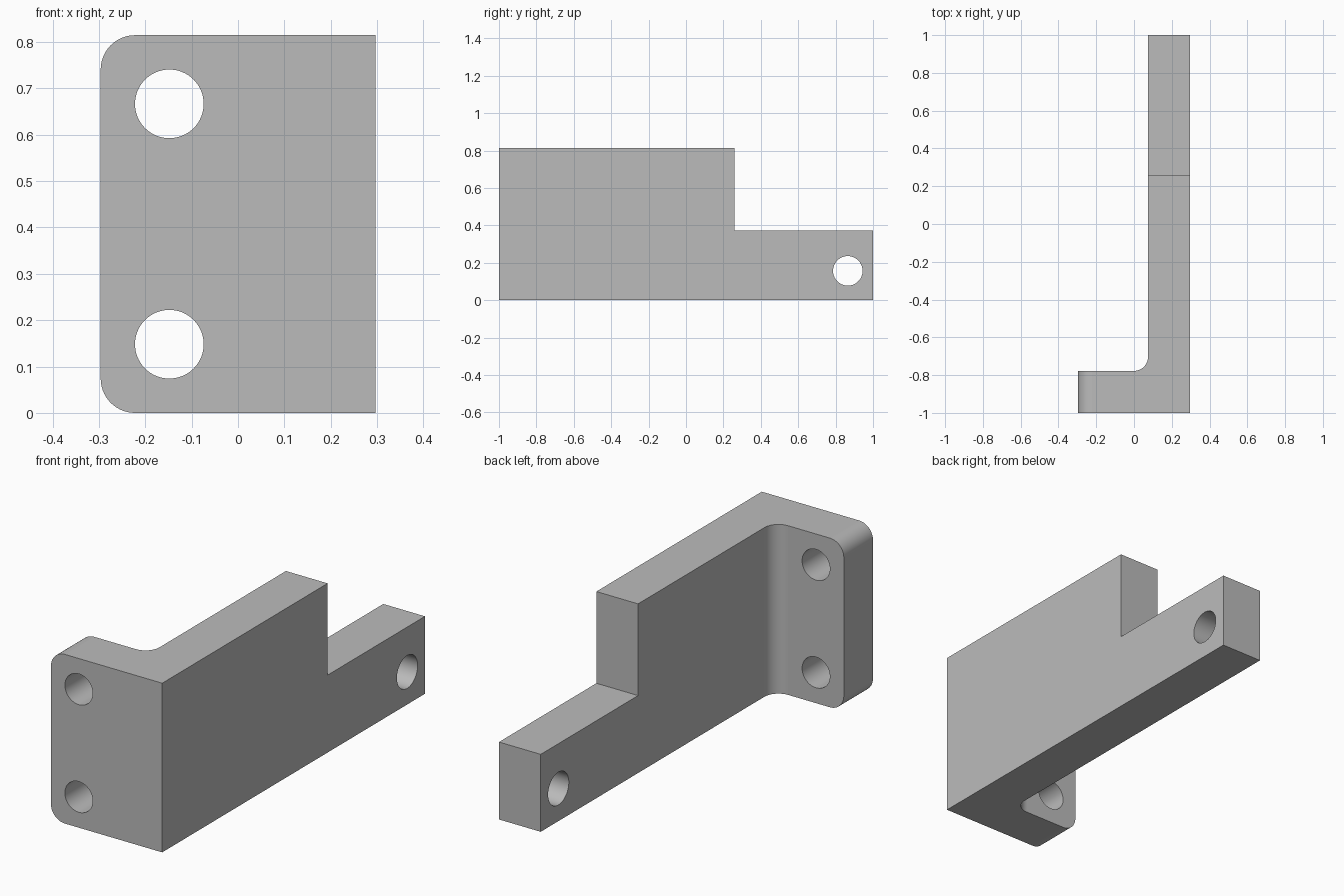
import bpy, bmesh, math
from mathutils import Vector

cube = bpy.data.objects.get("Cube")
if cube:
    bpy.data.objects.remove(cube, do_unlink=True)

U = 2 / 27                      # base unit: the bracket is 27 units long
HALF_W, HEIGHT = 4 * U, 11 * U
INNER_X = HALF_W - 3 * U        # inner face of the long wall
INNER_Y = -1 + 3 * U            # back face of the flange
STEP_Y, STEP_Z = 0.259, 0.373

metal = bpy.data.materials.new("plain grey")
metal.use_nodes = True
grey = (0.5, 0.5, 0.5, 1)
metal.diffuse_color = grey
metal.node_tree.nodes["Principled BSDF"].inputs["Base Color"].default_value = grey


def link(name, bm):
    mesh = bpy.data.meshes.new(name)
    bm.to_mesh(mesh)
    bm.free()
    obj = bpy.data.objects.new(name, mesh)
    bpy.context.collection.objects.link(obj)
    return obj


def cut(target, cutter):
    """Subtract a helper solid from the target and discard the helper."""
    cutter.hide_render = True
    mod = target.modifiers.new("cut", "BOOLEAN")
    mod.operation, mod.solver, mod.object = "DIFFERENCE", "EXACT", cutter
    bpy.context.view_layer.objects.active = target
    bpy.ops.object.modifier_apply(modifier=mod.name)
    bpy.data.objects.remove(cutter, do_unlink=True)


def drill(target, centre, radius, axis):
    bm = bmesh.new()
    bmesh.ops.create_cone(bm, cap_ends=True, segments=64, radius1=radius,
                          radius2=radius, depth=6 * U)
    turn = Vector(axis).to_track_quat("Z", "Y").to_matrix()
    bmesh.ops.rotate(bm, verts=bm.verts, matrix=turn)
    bmesh.ops.translate(bm, verts=bm.verts, vec=centre)
    cut(target, link("hole_cutter", bm))


# L-shaped body: long wall on the left, flange across the front
bm = bmesh.new()
plan = [(-HALF_W, -1), (HALF_W, -1), (HALF_W, 1), (INNER_X, 1),
        (INNER_X, INNER_Y), (-HALF_W, INNER_Y)]
face = bm.faces.new([bm.verts.new((x, y, 0)) for x, y in plan])
top = bmesh.ops.extrude_face_region(bm, geom=[face])["geom"]
bmesh.ops.translate(bm, vec=(0, 0, HEIGHT),
                    verts=[v for v in top if isinstance(v, bmesh.types.BMVert)])
bmesh.ops.recalc_face_normals(bm, faces=bm.faces)


# Round the inside corner and the two free corners of the flange
def is_rounded(edge):
    a, b = (v.co for v in edge.verts)
    d, mid = b - a, (a + b) / 2
    inside = abs(d.z) > U and abs(mid.x - INNER_X) < 0.001 and mid.y < 0
    outer = abs(d.y) > U and abs(mid.x + HALF_W) < 0.001
    return inside or outer


bmesh.ops.bevel(bm, geom=[e for e in bm.edges if is_rounded(e)], offset=U,
                segments=14, profile=0.5, affect="EDGES")
bracket = link("angle_bracket", bm)
bracket.data.materials.append(metal)

# Step that leaves the low arm at the back
bm = bmesh.new()
bmesh.ops.create_cube(bm, size=2)
bmesh.ops.translate(bm, verts=bm.verts, vec=(0, STEP_Y + 1, STEP_Z + 1))
cut(bracket, link("step_cutter", bm))

# Flange holes and arm hole
for z in (2 * U, 9 * U):
    drill(bracket, (-2 * U, -1 + 1.5 * U, z), U, (0, 1, 0))
drill(bracket, ((HALF_W + INNER_X) / 2, 0.865, 0.157), 0.079, (1, 0, 0))

# Smooth the curved faces, keep the planar ones flat
bpy.ops.object.select_all(action="DESELECT")
bracket.select_set(True)
bpy.context.view_layer.objects.active = bracket
bpy.ops.object.shade_smooth_by_angle(angle=math.radians(30))
for poly in bracket.data.polygons:
    if max(abs(c) for c in poly.normal) > 0.9999:
        poly.use_smooth = False
